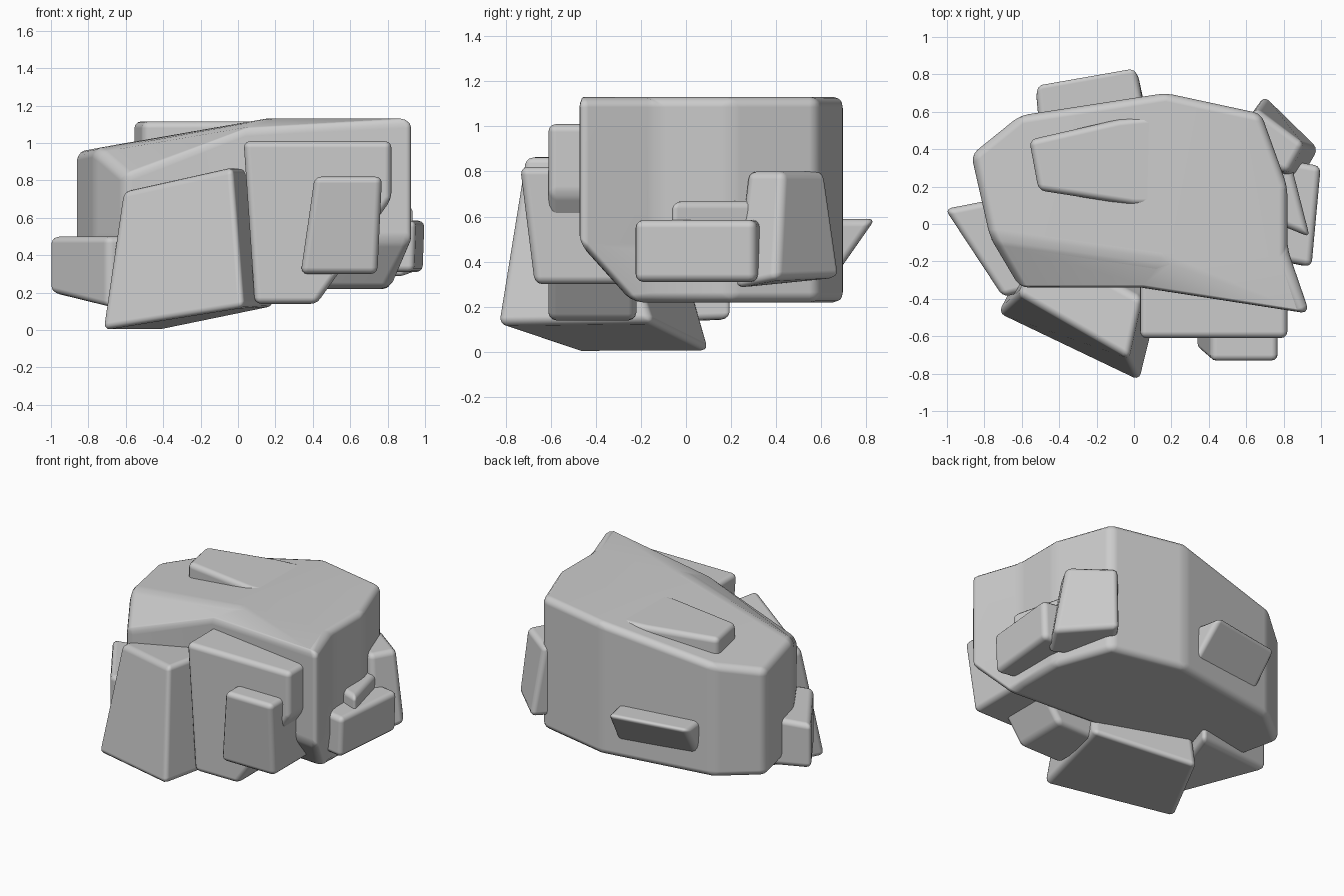
import bpy, bmesh

if "Cube" in bpy.data.objects:
    bpy.data.objects.remove(bpy.data.objects["Cube"])


def finish(name, bm, width):
    """Turn a bmesh into an object with soft rounded edges."""
    bmesh.ops.recalc_face_normals(bm, faces=bm.faces)
    me = bpy.data.meshes.new(name)
    bm.to_mesh(me)
    bm.free()
    for p in me.polygons:
        p.use_smooth = True
    ob = bpy.data.objects.new(name, me)
    bpy.context.collection.objects.link(ob)
    bev = ob.modifiers.new("rounded_edges", 'BEVEL')
    bev.width = width
    bev.segments = 3
    bev.limit_method = 'ANGLE'
    bev.angle_limit = 0.3
    bev.harden_normals = True
    return ob


def loft(name, rings, width=0.035, cap=True):
    """Skin a stack of rings, capped at both ends."""
    bm = bmesh.new()
    rows = [[bm.verts.new(c) for c in r] for r in rings]
    n = len(rows[0])
    for a, b in zip(rows, rows[1:]):
        for i in range(n):
            j = (i + 1) % n
            bm.faces.new((a[i], a[j], b[j], b[i]))
    bm.faces.new(rows[0])
    if cap:
        bm.faces.new(rows[-1])
        return finish(name, bm, width)
    return bm, rows


def flat(pts, z):
    return [(x, y, z) for x, y in pts]


# Main boulder: outline from rear left around to the front left
outline = [(-.87, .37), (-.61, .58), (.17, .70), (.68, .59), (.82, .2),
           (.82, -.13), (.94, -.48), (.04, -.34), (-.61, -.34), (-.77, -.07)]
heights = [.95, 1.0, 1.13, 1.13, 1.13, 1.13, 1.13, 1.08, .83, .97]
base = outline[:6] + [(.8, -.24), (.1, -.2), (-.55, -.2)] + outline[9:]
bm, rows = loft("main_rock", [
    flat(base, .22), flat(outline, .48),
    [(x, y, z) for (x, y), z in zip(outline, heights)]], cap=False)
A, B, C, D, E, F, G, H, I, J = rows[-1]
K = bm.verts.new((.15, -.2, 1.13))
for f in ((C, D, E, F, G, K), (A, B, C, K, J), (J, K, H, I), (K, G, H)):
    bm.faces.new(f)
finish("main_rock", bm, .045)

# Large leaning block, front left
loft("front_left_rock", [
    [(-.73, -.48, 0), (.03, -.84, .12), (.20, -.15, .13), (-.42, .11, 0)],
    [(-.62, -.38, .74), (-.03, -.72, .87), (.04, -.4, .87), (-.5, -.1, .74)]])

# Upright slab with a cut lower right side, front centre
slab = [(.03, 1.01), (.82, 1.01), (.82, .70), (.42, .14), (.09, .14)]
loft("front_slab", [[(x, y, z) for x, z in slab] for y in (-.61, -.22)])

# Small block on the slab
loft("front_small_rock", [
    [(.335, -.67, .3), (.745, -.67, .3), (.745, -.28, .3), (.335, -.28, .3)],
    [(.41, -.735, .82), (.77, -.735, .82), (.77, -.3, .82), (.41, -.3, .82)]])

# Left block
loft("left_rock", [
    [(-1.01, .08, .2), (-.70, -.39, .12), (-.58, -.36, .12), (-.4, .2, .14)],
    [(-1.01, .08, .5), (-.70, -.39, .5), (-.58, -.36, .5), (-.4, .2, .5)]])

# Rear wedge
loft("rear_rock", [
    [(-.5, .57, .34), (.06, .67, .34), (.06, .4, .34), (-.5, .4, .34)],
    [(-.53, .75, .59), (.01, .845, .59), (.08, .5, .59), (-.5, .45, .59)]])

# Right rear block, tapering upward
loft("right_rear_rock", [
    [(.70, .69, .33), (.99, .4, .32), (.88, .21, .28), (.5, .4, .3)],
    [(.65, .62, .8), (.91, .43, .8), (.82, .27, .8), (.5, .4, .8)]])

# Right low block and the small one above it
low = [(.95, -.23), (1.0, .31), (.7, .36), (.75, -.19)]
loft("right_low_rock", [flat([(x - .01, y) for x, y in low], .31),
                        flat(low, .585)])
step = [(.94, -.07), (.84, .32), (.65, .28), (.72, .02)]
loft("right_step_rock", [flat(step, .4), flat(step, .67)])

# Flat stone on top
stone = [(-.56, .45), (-.51, .18), (.0, .10), (.12, .10), (.12, .58), (-.08, .56)]
loft("top_rock", [flat(stone, .85), flat(stone, 1.115)])
